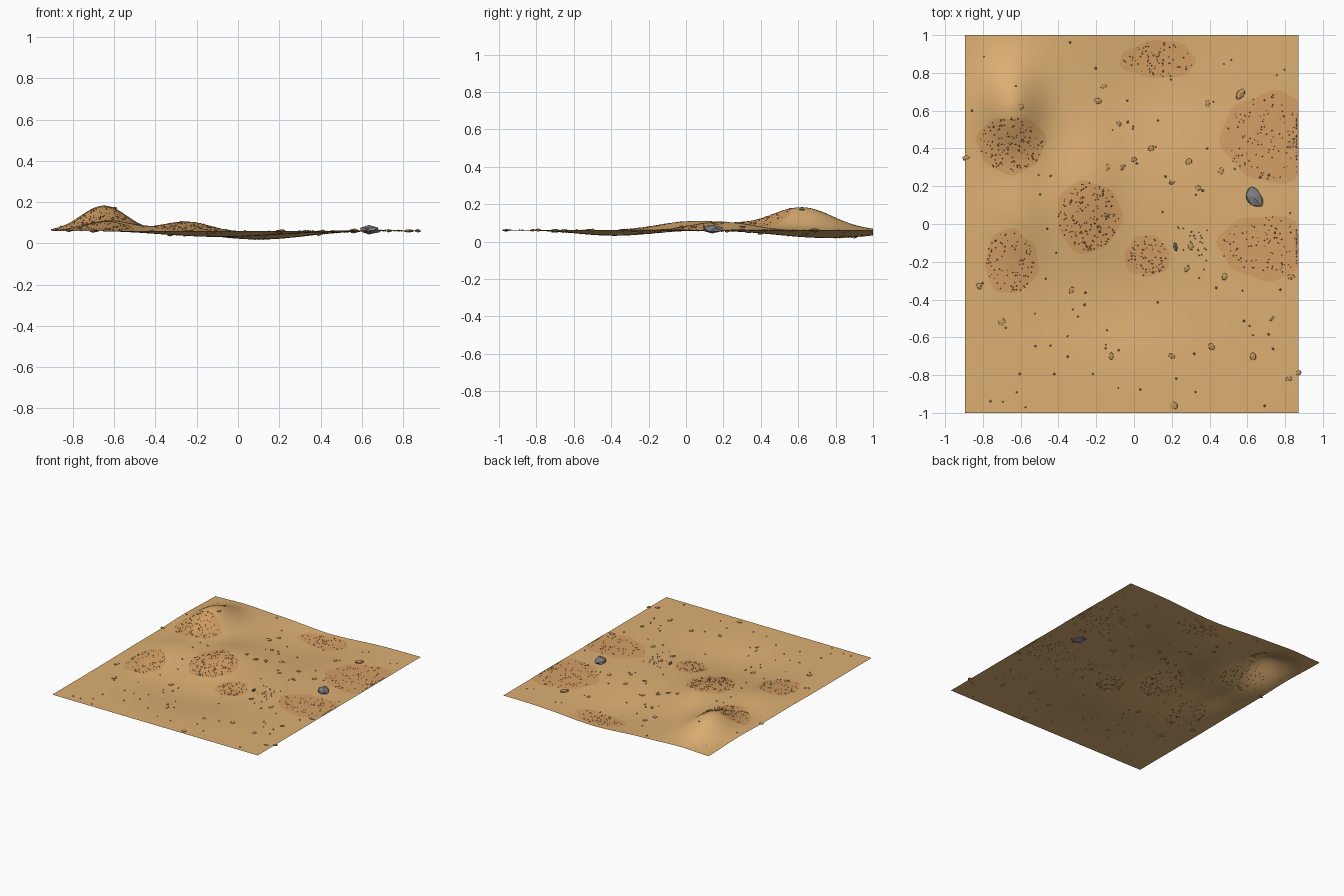
import bpy, bmesh, random
from math import exp, sin, cos, pi, sqrt
from mathutils import Vector, Matrix

if "Cube" in bpy.data.objects:
    bpy.data.objects.remove(bpy.data.objects["Cube"])

random.seed(4)
X0, X1, Y0, Y1 = -0.895, 0.87, -1.0, 1.0

# hills and hollows: centre x, y, height, spread x, y
BUMPS = [(-0.65, 0.62, 0.122, 0.11, 0.165), (-0.62, 0.06, 0.050, 0.12, 0.20),
         (-0.25, 0.20, 0.045, 0.11, 0.18), (0.10, 0.76, -0.042, 0.23, 0.27),
         (-0.08, -0.38, -0.030, 0.28, 0.20)]


def height(x, y):
    z = 0.061
    for cx, cy, h, sx, sy in BUMPS:
        z += h * exp(-((x - cx) / sx) ** 2 / 2 - ((y - cy) / sy) ** 2 / 2)
    return z


def material(name, rgb):
    m = bpy.data.materials.new(name)
    m.diffuse_color = (*rgb, 1)
    m.use_nodes = True
    m.node_tree.nodes["Principled BSDF"].inputs["Base Color"].default_value = m.diffuse_color
    return m


SAND = material("sand", (0.72, 0.43, 0.17))
STAIN = material("orange_sand", (0.66, 0.35, 0.13))
STONE = material("tan_stone", (0.55, 0.31, 0.12))
GRAIN = material("red_grain", (0.36, 0.14, 0.05))
GREY = material("grey_stone", (0.22, 0.22, 0.22))
PINK = material("pink_grain", (0.50, 0.20, 0.25))


def finish(bm, name, mat, smooth=False):
    me = bpy.data.meshes.new(name)
    bm.to_mesh(me)
    bm.free()
    ob = bpy.data.objects.new(name, me)
    bpy.context.collection.objects.link(ob)
    me.materials.append(mat)
    for p in me.polygons:
        p.use_smooth = smooth
    return ob


# rolling ground sheet
bm = bmesh.new()
bmesh.ops.create_grid(bm, x_segments=80, y_segments=90, size=1)
for v in bm.verts:
    v.co.x = X0 + (v.co.x + 1) / 2 * (X1 - X0)
    v.co.z = height(v.co.x, v.co.y)
finish(bm, "sand_ground", SAND, True)

# stained patches: centre x, y, radius x, y, grains
PATCHES = [(-0.65, 0.42, 0.18, 0.15, 150), (-0.24, 0.04, 0.17, 0.19, 170),
           (-0.65, -0.20, 0.14, 0.17, 90), (0.07, -0.17, 0.12, 0.11, 70),
           (0.13, 0.87, 0.20, 0.10, 80), (0.72, 0.46, 0.25, 0.24, 120),
           (0.70, -0.12, 0.25, 0.17, 100)]
RINGS, SEG = 8, 40


def add_rock(bm, x, y, sx, sy, sz, turn, sub=1, rough=0.2, lift=0.0):
    new = bmesh.ops.create_icosphere(bm, subdivisions=sub, radius=1)["verts"]
    rot = Matrix.Rotation(turn, 3, 'Z')
    base = Vector((x, y, height(x, y) + lift))
    for v in new:
        c = v.co * random.uniform(1 - rough, 1 + rough * 0.4)
        v.co = base + rot @ Vector((c.x * sx, c.y * sy, c.z * sz))


def add_grain(bm, x, y, r):
    c = Vector((x, y, height(x, y) + r * 0.2))
    t = random.uniform(0, pi)
    ring = [bm.verts.new(c + Vector((cos(t + k * pi / 2), sin(t + k * pi / 2), 0)) * r)
            for k in range(4)]
    top, low = (bm.verts.new(c + Vector((0, 0, s * r * 0.8))) for s in (1, -1))
    for k in range(4):
        a, b = ring[k], ring[(k + 1) % 4]
        bm.faces.new((a, b, top))
        bm.faces.new((b, a, low))


grains = bmesh.new()
for i, (cx, cy, rx, ry, count) in enumerate(PATCHES):
    bm = bmesh.new()
    rows = []
    for r in range(1, RINGS + 1):
        row = []
        for k in range(SEG):
            a = 2 * pi * k / SEG
            q = r / RINGS * (1 + 0.05 * sin(3 * a + i) + 0.04 * sin(7 * a + 2 * i))
            x = min(cx + rx * q * cos(a), X1)
            y = min(cy + ry * q * sin(a), Y1)
            row.append(bm.verts.new((x, y, height(x, y) + 0.0015)))
        rows.append(row)
    bm.faces.new(rows[0])
    for lo, hi in zip(rows, rows[1:]):
        for k in range(SEG):
            n = (k + 1) % SEG
            bm.faces.new((lo[k], hi[k], hi[n], lo[n]))
    bmesh.ops.dissolve_degenerate(bm, dist=1e-5, edges=bm.edges[:])
    finish(bm, f"stained_patch_{i + 1}", STAIN, True)
    # grains scattered over the patch
    for _ in range(count):
        a, q = random.uniform(0, 2 * pi), sqrt(random.random()) * 0.95
        add_grain(grains, min(cx + rx * q * cos(a), 0.86), cy + ry * q * sin(a),
                  random.uniform(0.003, 0.005))
finish(grains, "patch_grains", GRAIN)

# larger flat stones half sunk in the sand
STONES = [(-0.89, 0.35), (-0.82, -0.33), (-0.70, -0.52), (-0.33, -0.35), (-0.24, -0.13),
          (-0.12, -0.70), (-0.19, 0.65), (-0.16, 0.73), (-0.08, 0.53), (-0.14, 0.30),
          (0.00, 0.34), (-0.06, 0.30), (0.09, 0.40), (0.20, 0.22), (0.29, 0.33),
          (0.34, 0.19), (0.39, 0.64), (0.56, 0.69), (0.30, -0.12), (0.28, -0.24),
          (0.14, -0.23), (0.48, -0.28), (0.83, -0.28), (0.73, -0.50), (0.20, -0.70),
          (0.87, -0.79), (0.82, -0.82), (0.21, -0.96), (0.46, 0.28), (0.83, 0.42),
          (-0.60, 0.62), (0.12, 0.90), (0.41, -0.65), (0.63, -0.70)]
bm = bmesh.new()
for x, y in STONES:
    r = random.uniform(0.018, 0.028)
    add_rock(bm, x, y, r, r * random.uniform(0.6, 0.9), random.uniform(0.006, 0.009),
             random.uniform(0, pi))
finish(bm, "sand_stones", STONE)

# loose pebbles all over
bm = bmesh.new()
for _ in range(90):
    add_grain(bm, random.uniform(-0.87, 0.85), random.uniform(-0.98, 0.98),
              random.uniform(0.004, 0.008))
finish(bm, "loose_pebbles", STONE)

# few pink grains
bm = bmesh.new()
for _ in range(25):
    add_grain(bm, random.gauss(0.34, 0.05), random.gauss(-0.10, 0.06), 0.004)
finish(bm, "pink_grains", PINK)

# grey rocks
for name, spec in {"large_grey_rock": (0.635, 0.14, 0.05, 0.07, 0.024, 0.5),
                   "small_grey_rock": (0.22, -0.12, 0.013, 0.026, 0.012, 0.1),
                   "back_grey_rock": (0.565, 0.69, 0.024, 0.038, 0.011, -0.6)}.items():
    bm = bmesh.new()
    add_rock(bm, *spec, lift=0.005)
    finish(bm, name, GREY if name != "back_grey_rock" else STONE)
